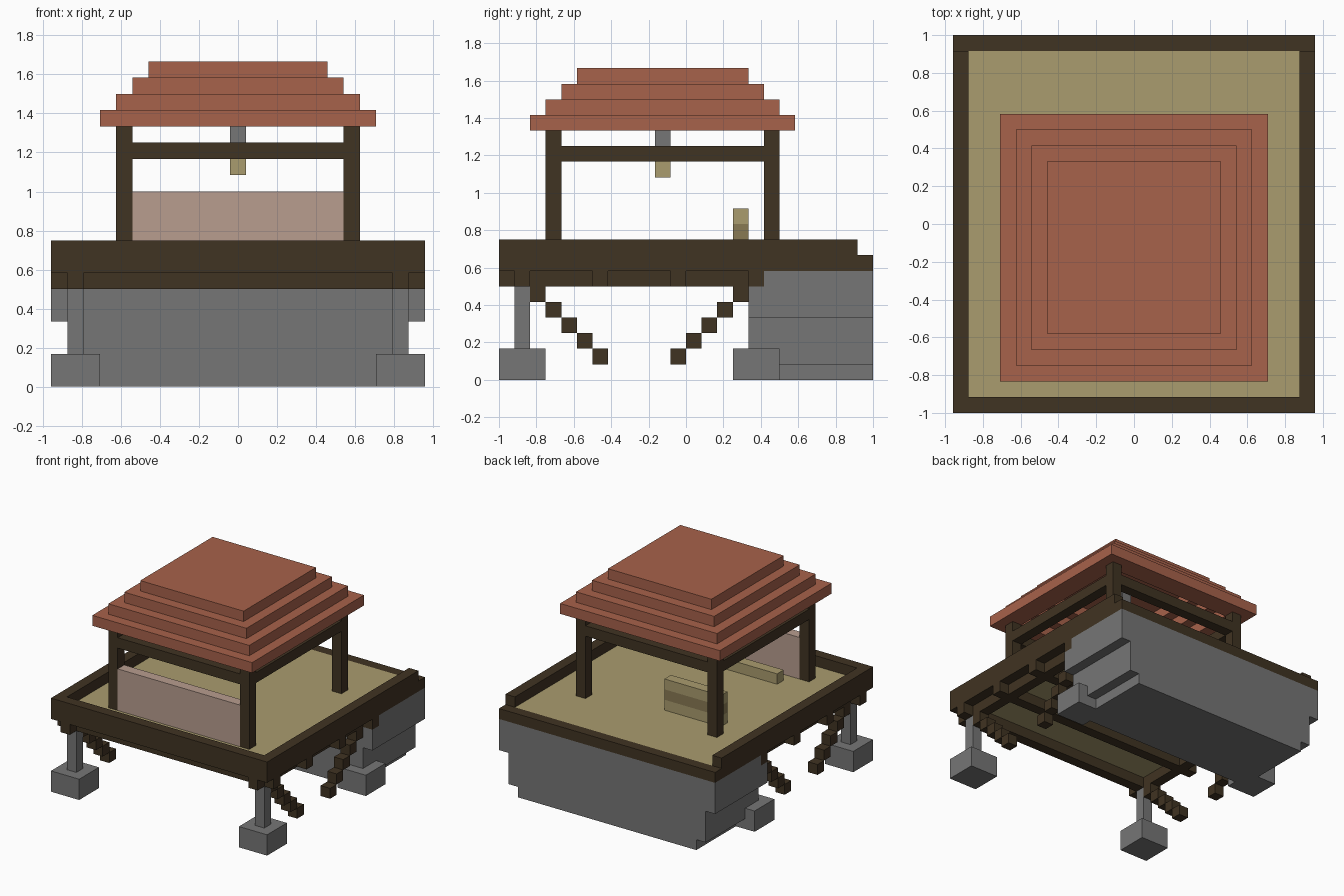
import bpy
import bmesh
from mathutils import Matrix, Vector

U = 1 / 12  # one block

cube = bpy.data.objects.get("Cube")
if cube:
    bpy.data.objects.remove(cube)


def material(name, rgb):
    m = bpy.data.materials.new(name)
    m.use_nodes = True
    m.diffuse_color = (*rgb, 1)
    bsdf = m.node_tree.nodes["Principled BSDF"]
    bsdf.inputs["Base Color"].default_value = (*rgb, 1)
    bsdf.inputs["Roughness"].default_value = 0.9
    return m


TILE = material("terracotta", (0.39, 0.122, 0.07))
WOOD = material("dark wood", (0.051, 0.033, 0.016))
STRAW = material("straw", (0.40, 0.332, 0.156))
OLIVE = material("dark straw", (0.25, 0.193, 0.088))
STONE = material("grey stone", (0.181, 0.181, 0.181))
PLASTER = material("pink plaster", (0.479, 0.337, 0.275))


def boxes(name, mat, *spans):
    """One object from boxes given in blocks as (x0, x1, y0, y1, z0, z1)."""
    bm = bmesh.new()
    for x0, x1, y0, y1, z0, z1 in spans:
        centre = Vector((x0 + x1, y0 + y1, z0 + z1)) * U / 2
        size = Vector((x1 - x0, y1 - y0, z1 - z0)) * U
        bmesh.ops.create_cube(bm, size=1, matrix=Matrix.LocRotScale(centre, None, size))
    mesh = bpy.data.meshes.new(name)
    bm.to_mesh(mesh)
    bm.free()
    mesh.materials.append(mat)
    ob = bpy.data.objects.new(name, mesh)
    bpy.context.collection.objects.link(ob)
    return ob


def both(x0, x1, *rest):
    """A box and its mirror image in x."""
    return (x0, x1, *rest), (-x1, -x0, *rest)


def ring(x, y0, y1, w, z0, z1):
    """Four boxes forming a rectangular frame of width w."""
    return [(-x, x, y0, y0 + w, z0, z1), (-x, x, y1 - w, y1, z0, z1),
            *both(x - w, x, y0 + w, y1 - w, z0, z1)]


# Stone base at the back, stepping outwards as it rises
boxes("stone_base", STONE,
      (-9.5, 9.5, 4, 12, 0, 1), (-10.5, 10.5, 4, 12, 1, 4),
      (-11.5, 11.5, 4, 12, 4, 6), (-11.5, 11.5, 5, 12, 6, 7))

# Footings with short stone legs
for label, y in (("front", -12), ("back", 3)):
    boxes(label + "_footings", STONE, *both(8.5, 11.5, y, y + 3, 0, 2))
    boxes(label + "_legs", STONE, *both(9.5, 10.5, y + 1, y + 2, 2, 6))

# Beams under the deck
boxes("long_beams", WOOD, *both(9.5, 10.5, -12, 5, 6, 7))
boxes("cross_beams", WOOD, *[(-11.5, 11.5, y, y + 1, 6, 7) for y in (-11, -6, -1, 4)])

# Stepped diagonal braces
for label, start, step in (("front", -10, 1), ("back", 3, -1)):
    spans = []
    for i in range(5):
        y = start + i * step
        spans += both(9.5, 10.5, y, y + 1, 5 - i, 6 - i)
    boxes(label + "_braces", WOOD, *spans)

# Deck and its raised rim, low at the back
boxes("deck_floor", STRAW, (-10.5, 10.5, -11, 11, 7, 8))
boxes("deck_rim", WOOD, (-11.5, 11.5, -12, -11, 7, 9),
      *both(10.5, 11.5, -11, 11, 7, 9), (-11.5, 11.5, 11, 12, 7, 8))

# Pavilion frame
boxes("posts", WOOD, *both(6.5, 7.5, -9, -8, 8, 16), *both(6.5, 7.5, 5, 6, 8, 16))
boxes("tie_beams", WOOD, (-6.5, 6.5, -9, -8, 14, 15), (-6.5, 6.5, 5, 6, 14, 15),
      *both(6.5, 7.5, -8, 5, 14, 15))
boxes("front_wall", PLASTER, (-6.5, 6.5, -9, -8, 8, 12))

# Furniture
boxes("bench", STRAW, (-5.5, 5.5, -7, -6, 8, 9))
boxes("counter", STRAW, (-6.5, -0.5, 3, 4, 8, 9), (-6.5, -0.5, 3, 4, 10, 11))
boxes("counter_band", OLIVE, (-6.5, -0.5, 3, 4, 9, 10))

# Hanging lantern
boxes("lantern_chain", STONE, (-0.5, 0.5, -2, -1, 14, 19))
boxes("lantern", STRAW, (-0.5, 0.5, -2, -1, 13, 14))

# Hollow stepped roof with a solid cap
for i in range(3):
    boxes(f"roof_tier_{i + 1}", TILE, *ring(8.5 - i, -10 + i, 7 - i, 2, 16 + i, 17 + i))
boxes("roof_cap", TILE, (-5.5, 5.5, -7, 4, 19, 20))
